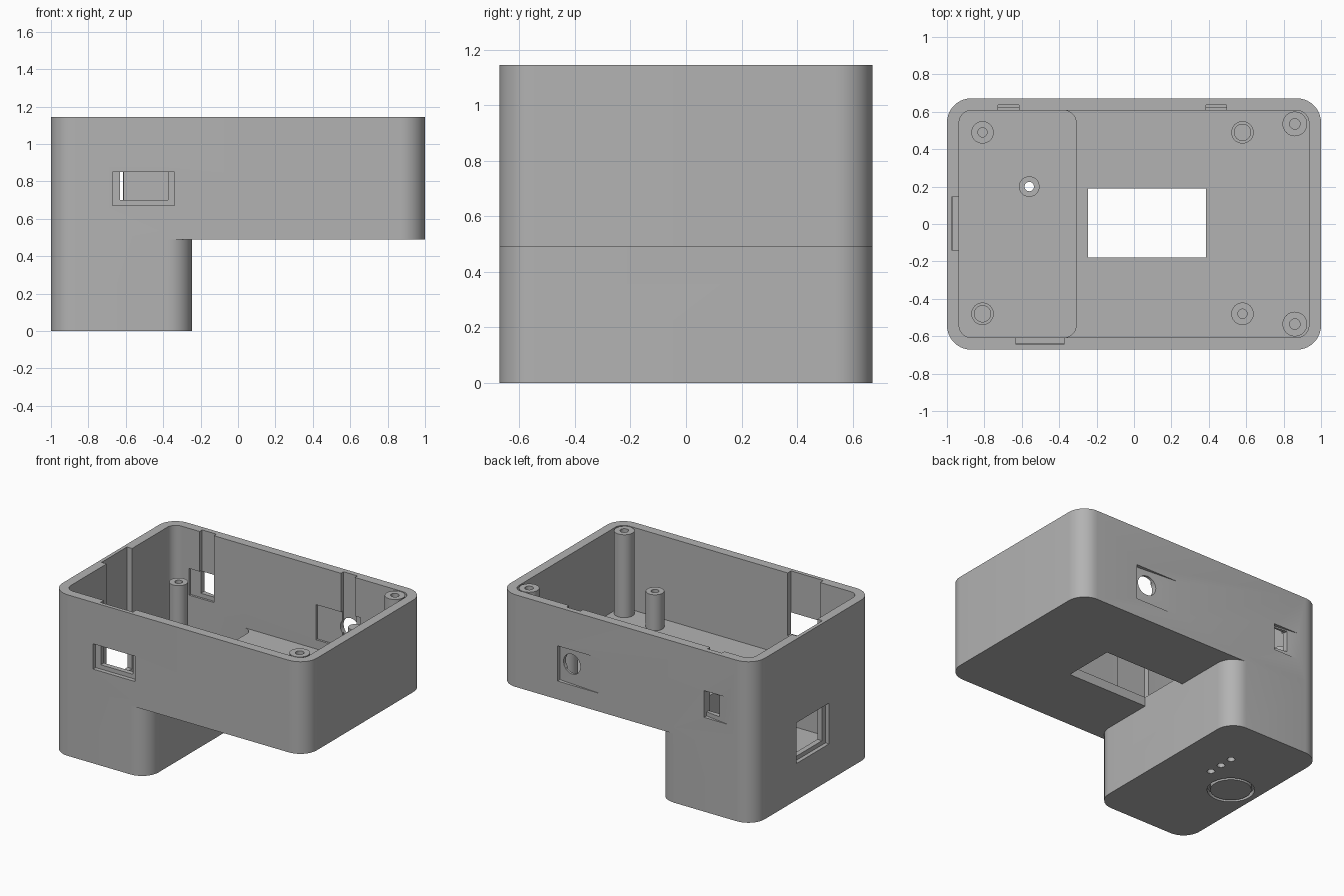
import bpy, bmesh, math
from mathutils import Matrix, Vector

if "Cube" in bpy.data.objects:
    bpy.data.objects.remove(bpy.data.objects["Cube"], do_unlink=True)

grey = bpy.data.materials.new("plain grey")
grey.use_nodes = True
COLOUR = (0.45, 0.45, 0.45, 1)
grey.diffuse_color = COLOUR
grey.node_tree.nodes["Principled BSDF"].inputs["Base Color"].default_value = COLOUR

WALL, TOP, DECK, RADIUS = 0.065, 1.145, 0.49, 0.13
INX, INY = 1 - WALL, 0.672 - WALL
FLOOR = DECK + WALL


def prism(name, outline, z0, z1):
    """Extrude a flat outline upward into a closed solid."""
    bm = bmesh.new()
    face = bm.faces.new([bm.verts.new((x, y, z0)) for x, y in outline])
    new = bmesh.ops.extrude_face_region(bm, geom=[face])["geom"]
    moved = [v for v in new if isinstance(v, bmesh.types.BMVert)]
    bmesh.ops.translate(bm, vec=(0, 0, z1 - z0), verts=moved)
    bmesh.ops.recalc_face_normals(bm, faces=bm.faces)
    mesh = bpy.data.meshes.new(name)
    bm.to_mesh(mesh)
    bm.free()
    mesh.materials.append(grey)
    obj = bpy.data.objects.new(name, mesh)
    bpy.context.collection.objects.link(obj)
    return obj


def rounded(x0, x1, y0, y1, r, steps=10):
    pts = []
    corners = [(x1 - r, y1 - r), (x0 + r, y1 - r), (x0 + r, y0 + r), (x1 - r, y0 + r)]
    for q, (cx, cy) in enumerate(corners):
        for i in range(steps + 1):
            a = math.pi / 2 * (q + i / steps)
            pts.append((cx + r * math.cos(a), cy + r * math.sin(a)))
    return pts


def box(x0, x1, y0, y1, z0, z1):
    return prism("cutter", [(x0, y0), (x1, y0), (x1, y1), (x0, y1)], z0, z1)


def rod(name, x, y, r, z0, z1, sides=32):
    ring = [(x + r * math.cos(math.tau * i / sides), y + r * math.sin(math.tau * i / sides))
            for i in range(sides)]
    return prism(name, ring, z0, z1)


def combine(target, other, operation="DIFFERENCE"):
    """Bake one boolean into the target and remove the helper."""
    mod = target.modifiers.new("boolean", "BOOLEAN")
    mod.operation, mod.solver, mod.object = operation, "EXACT", other
    other.hide_render = True
    graph = bpy.context.evaluated_depsgraph_get()
    mesh = bpy.data.meshes.new_from_object(target.evaluated_get(graph))
    target.modifiers.clear()
    target.data = mesh
    bpy.data.objects.remove(other, do_unlink=True)


# Outer body with the deep end
case = prism("case", rounded(-1, 1, -0.672, 0.672, RADIUS), DECK, TOP)
combine(case, prism("deep_end", rounded(-1, -0.245, -0.672, 0.672, RADIUS), 0, FLOOR - 0.02), "UNION")

# Hollow interior, two floor levels
combine(case, prism("cutter", rounded(-INX, INX, -INY, INY, 0.065), FLOOR, TOP + 0.1))
combine(case, prism("cutter", rounded(-INX, -0.31, -INY, INY, 0.065), WALL, FLOOR + 0.1))

# Opening in the upper floor
combine(case, box(-0.245, 0.385, -0.18, 0.19, DECK - 0.1, FLOOR + 0.05))

# Front port: outer recess and inner slot running to the rim
combine(case, box(-0.67, -0.34, -0.8, -0.642, 0.67, 0.85))
combine(case, box(-0.63, -0.375, -0.645, -0.55, 0.70, TOP + 0.1))

# Side port: same arrangement
combine(case, box(-1.1, -0.972, -0.18, 0.185, 0.26, 0.55))
combine(case, box(-0.975, -0.88, -0.14, 0.145, 0.29, TOP + 0.1))


# Back ports: ramped outer recess, shallow inner pocket, slot to the rim
def back_port(x_shallow, x_deep, slot0, slot1, z0, z1):
    ramp = [(x_shallow, 0.6725), (x_deep, 0.645), (x_deep, 0.75), (x_shallow, 0.75)]
    combine(case, prism("cutter", ramp, z0, z1))
    combine(case, box(x_shallow, x_deep, 0.55, 0.622, z0, z1))
    combine(case, box(slot0, slot1, 0.55, 0.636, z0 + 0.05, TOP + 0.1))


back_port(0.19, 0.54, 0.385, 0.495, 0.62, 0.87)
back_port(-0.81, -0.612, -0.727, -0.615, 0.67, 0.86)
combine(case, box(-0.727, -0.615, 0.55, 0.8, 0.70, 0.85))
jack = rod("cutter", 0, 0, 0.07, -0.1, 0.1)
jack.data.transform(Matrix.Translation(Vector((0.44, 0.66, 0.76))) @ Matrix.Rotation(math.pi / 2, 4, "X"))
combine(case, jack)

# Underside: ring groove and three small holes
groove = rod("cutter", -0.81, 0, 0.152, -0.05, 0.03, 48)
combine(groove, rod("cutter", -0.81, 0, 0.132, -0.1, 0.1, 48))
combine(case, groove)
for y, depth in ((0.1, 0.05), (0.2, 0.2), (0.3, 0.05)):
    combine(case, rod("cutter", -0.56, y, 0.025, -0.1, depth, 24))


# Posts inside
def post(name, x, y, r, z0, z1, hole, depth):
    obj = rod(name, x, y, r, z0, z1)
    if hole:
        combine(obj, rod("cutter", x, y, hole, z1 - depth, z1 + 0.1, 24))
    return obj


parts = [case]
for side, y in (("front", -0.535), ("back", 0.535)):
    parts.append(post(side + "_corner_post", 0.86, y, 0.066, FLOOR - 0.01, TOP - 0.001, 0.028, 0.3))
parts.append(post("deep_screw_post", -0.81, 0.49, 0.06, WALL - 0.01, 0.81, 0.025, 0.25))
parts.append(post("deck_screw_post", 0.58, -0.48, 0.06, FLOOR - 0.01, 0.81, 0.025, 0.2))
parts.append(post("light_tube", -0.56, 0.2, 0.055, WALL - 0.01, 0.2, 0.025, 0.3))
for name, x, y, z in (("deep_peg_post", -0.81, -0.48, WALL), ("deck_peg_post", 0.58, 0.49, FLOOR)):
    parts.append(post(name, x, y, 0.06, z - 0.01, 0.81, 0, 0))
    parts.append(rod(name + "_pin", x, y, 0.046, 0.8, 0.86))

# Smooth the round walls, keep edges sharp
bpy.ops.object.select_all(action="DESELECT")
for obj in parts:
    obj.select_set(True)
bpy.context.view_layer.objects.active = case
bpy.ops.object.shade_smooth_by_angle(angle=math.radians(30))
